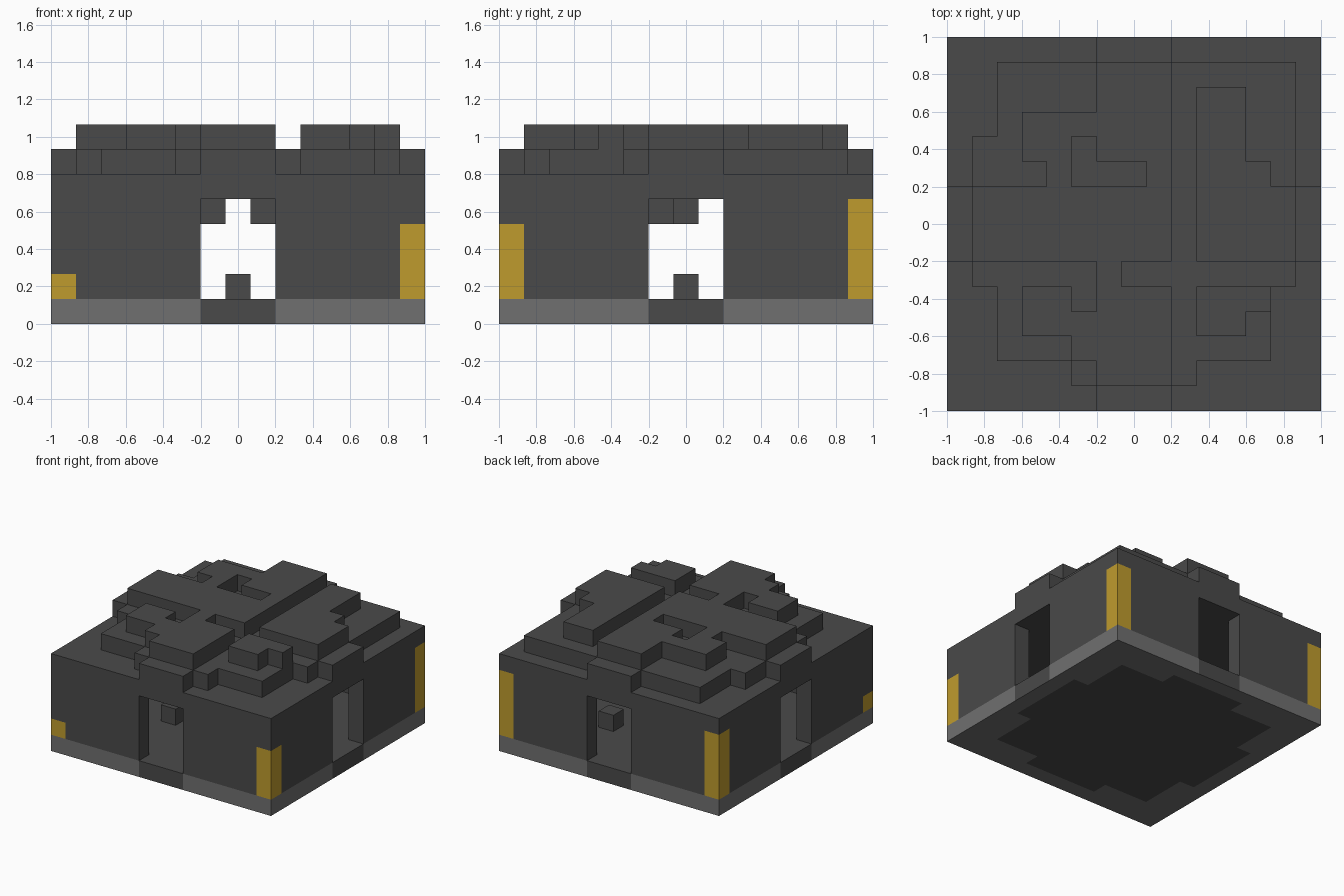
import bpy, bmesh, math
from mathutils import Vector

cube = bpy.data.objects.get("Cube")
if cube:
    bpy.data.objects.remove(cube)

N = 15            # blocks along each side
S = 2 / N         # block size
LAST = N - 1
DOOR = range(6, 9)


def make_material(name, color):
    m = bpy.data.materials.new(name)
    m.use_nodes = True
    m.diffuse_color = (*color, 1)
    m.node_tree.nodes["Principled BSDF"].inputs["Base Color"].default_value = (*color, 1)
    return m


dark = make_material("dark stone", (0.068, 0.068, 0.068))
grey = make_material("grey stone", (0.162, 0.162, 0.162))
gold = make_material("gold", (0.52, 0.33, 0.027))

parts = {}        # part name -> set of block cells
solid = set()     # every filled cell


def fill(name, xs, ys, zs):
    cells = {(x, y, z) for x in xs for y in ys for z in zs} - solid
    parts.setdefault(name, set()).update(cells)
    solid.update(cells)


def span(a, b):
    return range(a, b + 1)


def rows(name, z, *bands):
    """Each band is (first row, last row, first column, last column)."""
    for y0, y1, x0, x1 in bands:
        fill(name, span(x0, x1), span(y0, y1), [z])


def build(name, paint, materials):
    """Mesh the exposed block faces of one part and merge the flat areas."""
    bm = bmesh.new()
    for c in sorted(parts[name]):
        for axis in range(3):
            for side in (-1, 1):
                n = [0, 0, 0]
                n[axis] = side
                if tuple(a + b for a, b in zip(c, n)) in solid:
                    continue
                normal = Vector(n)
                u = Vector([float(k == (axis + 1) % 3) for k in range(3)])
                v = normal.cross(u)
                mid = Vector(c) + Vector((.5, .5, .5)) + normal / 2
                corners = [mid - u / 2 - v / 2, mid + u / 2 - v / 2,
                           mid + u / 2 + v / 2, mid - u / 2 + v / 2]
                f = bm.faces.new([bm.verts.new(p * S - Vector((1, 1, 0))) for p in corners])
                f.material_index = paint(c, n)
    bmesh.ops.remove_doubles(bm, verts=bm.verts, dist=S / 100)
    bmesh.ops.dissolve_limit(bm, angle_limit=math.radians(1), verts=bm.verts,
                             edges=bm.edges, delimit={'MATERIAL'})
    mesh = bpy.data.meshes.new(name)
    bm.to_mesh(mesh)
    bm.free()
    for m in materials:
        mesh.materials.append(m)
    bpy.context.collection.objects.link(bpy.data.objects.new(name, mesh))


# Floor slab
fill("floor", range(N), range(N), [0])

# Gold corner pillars of different heights
for x, y, top in ((0, 0, 1), (LAST, 0, 3), (LAST, LAST, 4), (0, LAST, 4)):
    fill("corner_pillars", [x], [y], span(1, top))

# Walls with a doorway in the middle of each side
for k in range(N):
    for edge in (0, LAST):
        heights = [] if k in DOOR else span(1, 4)
        fill("walls", [k], [edge], heights)
        fill("walls", [edge], [k], heights)

# Roof slab, then the two broken upper layers
fill("roof_slab", range(N), range(N), [5])
rows("roof_lower_layer", 6,
     (0, 0, 6, 8), (1, 1, 5, 9), (2, 4, 2, 12), (5, 5, 1, 13), (6, 8, 0, 14),
     (9, 10, 1, 13), (11, 13, 2, 13), (14, 14, 6, 8))
rows("roof_upper_layer", 7,
     (1, 1, 6, 8), (2, 2, 5, 8), (3, 3, 3, 8), (4, 4, 3, 4), (4, 4, 6, 8),
     (5, 5, 6, 6), (6, 8, 1, 8), (9, 9, 4, 4), (9, 9, 8, 8), (10, 10, 3, 4),
     (10, 10, 6, 8), (11, 11, 3, 8), (12, 13, 6, 8))
rows("roof_upper_layer", 7,
     (3, 3, 10, 11), (4, 4, 10, 12), (6, 8, 10, 13), (9, 9, 10, 12), (10, 12, 10, 11))

# Loose blocks inside, on the floor and hanging from the ceiling
for x, y, z in ((7, 7, 1), (4, 5, 1), (10, 10, 1), (6, 6, 4), (8, 7, 4)):
    fill("inner_blocks", [x], [y], [z])


def floor_paint(c, n):
    x, y, _ = c
    at_door = (x in DOOR or y in DOOR)
    if n[2] < 0:      # underside: dark middle with a grey border
        core = all(2 <= k <= 12 for k in (x, y))
        bulge = any(5 <= a <= 9 and 1 <= b <= 13 for a, b in ((x, y), (y, x)))
        return 0 if core or bulge else 1
    return 0 if n[2] > 0 or at_door else 1


build("floor", floor_paint, [dark, grey])
build("corner_pillars", lambda c, n: 0, [gold])
for part in ("walls", "roof_slab", "roof_lower_layer", "roof_upper_layer", "inner_blocks"):
    build(part, lambda c, n: 0, [dark])
